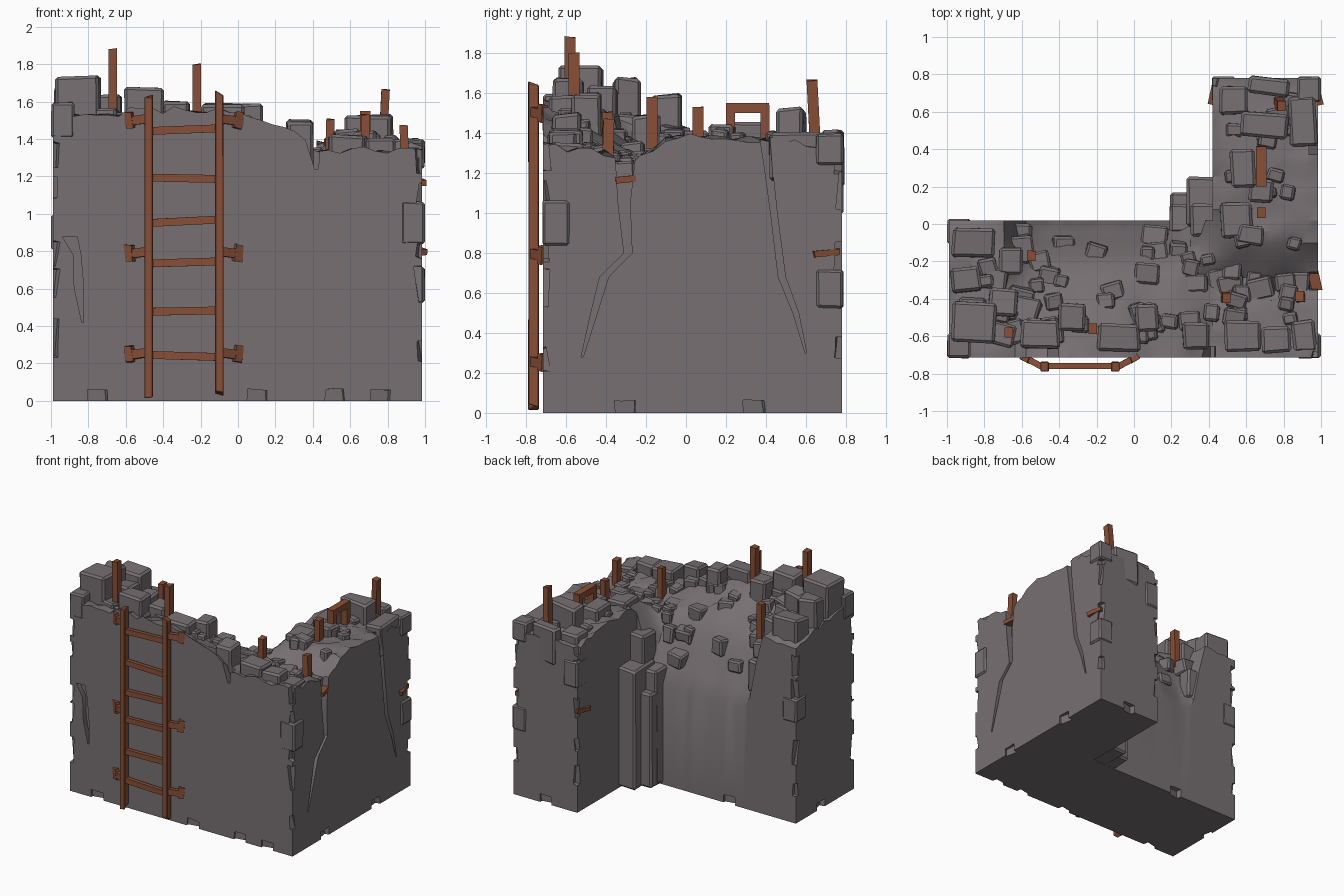
import bpy, bmesh, math, random
from mathutils import Vector, Matrix, Euler

if "Cube" in bpy.data.objects:
    bpy.data.objects.remove(bpy.data.objects["Cube"])

random.seed(7)


def material(name, rgb):
    m = bpy.data.materials.new(name)
    m.diffuse_color = (*rgb, 1)
    m.use_nodes = True
    m.node_tree.nodes["Principled BSDF"].inputs["Base Color"].default_value = m.diffuse_color
    return m


STONE = material("grey stone", (0.185, 0.162, 0.170))
WOOD = material("brown wood", (0.245, 0.078, 0.038))


def finish(bm, name, mat, smooth=None):
    bmesh.ops.recalc_face_normals(bm, faces=bm.faces)
    me = bpy.data.meshes.new(name)
    bm.to_mesh(me)
    bm.free()
    me.materials.append(mat)
    ob = bpy.data.objects.new(name, me)
    bpy.context.collection.objects.link(ob)
    if smooth:
        bpy.ops.object.select_all(action='DESELECT')
        ob.select_set(True)
        bpy.context.view_layer.objects.active = ob
        bpy.ops.object.shade_smooth_by_angle(angle=math.radians(smooth))
    return ob


def box(bm, c, s, rot=(0, 0, 0), jitter=0.0, bevel=0.0):
    """Box with centre c and size s, optionally roughened and bevelled."""
    part = bmesh.new()
    bmesh.ops.create_cube(part, size=1)
    for v in part.verts:
        v.co = Vector([v.co[i] * s[i] * (1 - random.random() * jitter) for i in range(3)])
    if bevel:
        bmesh.ops.bevel(part, geom=part.edges[:], offset=bevel, segments=1, affect='EDGES')
    part.transform(Matrix.Translation(c) @ Euler(rot).to_matrix().to_4x4())
    tmp = bpy.data.meshes.new("tmp")
    part.to_mesh(tmp)
    part.free()
    bm.from_mesh(tmp)
    bpy.data.meshes.remove(tmp)


def table(t, pts):
    """Piecewise linear lookup."""
    if t <= pts[0][0]:
        return pts[0][1]
    for (a, va), (b, vb) in zip(pts, pts[1:]):
        if t <= b:
            return va + (vb - va) * (t - a) / (b - a)
    return pts[-1][1]


X0, X1, XI, Y0, Y1, YI = -0.99, 0.985, 0.42, -0.715, 0.78, 0.02


def ground(x, y):
    """Height of the ruined wall top."""
    arm = table(y, [(-0.71, 1.34), (-0.4, 1.3), (-0.3, 1.22), (-0.08, 1.38), (0.4, 1.37), (0.78, 1.32)])
    if y > YI + 0.001 or x > 0.5:
        return arm
    crest = table(x, [(-1, 1.52), (-0.6, 1.56), (-0.05, 1.55), (0.1, 1.49), (0.3, 1.44), (0.5, 1.36)])
    hollow = table(y, [(-0.71, crest), (-0.5, crest - 0.06), (-0.2, 1.28), (-0.1, 1.06), (0.02, 0.8)])
    end = table(y, [(-0.71, 1.53), (0.02, 1.42)])
    w = table(x, [(-0.68, 0), (-0.56, 1)])
    k = table(x, [(0.28, 0), (0.44, 1)])
    return (end * (1 - w) + hollow * w) * (1 - k) + arm * k


# L-shaped wall body with an uneven top
def steps(*stops):
    out = [stops[0]]
    for a, b in zip(stops, stops[1:]):
        n = max(1, round((b - a) / 0.06))
        out += [a + (b - a) * (i + 1) / n for i in range(n)]
    return out


xs, ys = steps(X0, XI, X1), steps(Y0, YI, Y1)
bm = bmesh.new()
cells = [(i, j) for i in range(len(xs) - 1) for j in range(len(ys) - 1)
         if ys[j] < YI - 0.001 or xs[i] > XI - 0.001]
top, low = {}, {}
for i, j in cells:
    for p in ((i, j), (i + 1, j), (i + 1, j + 1), (i, j + 1)):
        if p not in top:
            x, y = xs[p[0]], ys[p[1]]
            top[p] = bm.verts.new((x, y, ground(x, y) + random.uniform(-0.02, 0.02)))
            low[p] = bm.verts.new((x, y, 0))
inside = set(cells)
for i, j in cells:
    q = [(i, j), (i + 1, j), (i + 1, j + 1), (i, j + 1)]
    bm.faces.new([top[p] for p in q])
    bm.faces.new([low[p] for p in reversed(q)])
    for k, n in enumerate(((i, j - 1), (i + 1, j), (i, j + 1), (i - 1, j))):
        if n not in inside:
            a, b = q[k], q[(k + 1) % 4]
            bm.faces.new((low[a], low[b], top[b], top[a]))
wall = finish(bm, "ruined_wall", STONE)

# Cutters: cracks, corner chips, base chips
bm = bmesh.new()


def crack(pts, widths, place, depth):
    """Tapering zigzag groove; place(u, z, d) maps it onto a wall face."""
    outline = [(u - w, z) for (u, z), w in zip(pts, widths)]
    outline += [(u + w, z) for (u, z), w in reversed(list(zip(pts, widths)))]
    rings = [[bm.verts.new(place(u, z, d)) for u, z in outline] for d in (-depth, 0.05)]
    n = len(outline)
    bm.faces.new(rings[0])
    bm.faces.new(rings[1][::-1])
    for k in range(n):
        bm.faces.new((rings[0][k], rings[0][(k + 1) % n], rings[1][(k + 1) % n], rings[1][k]))


right = lambda u, z, d: (X1 + d, u, z)
front = lambda u, z, d: (u, Y0 - d, z)
crack([(0.38, 1.5), (0.41, 1.25), (0.44, 1.0), (0.48, 0.68), (0.55, 0.5), (0.6, 0.3)],
      [0.03, 0.02, 0.016, 0.018, 0.014, 0.004], right, 0.05)
crack([(-0.3, 1.4), (-0.31, 1.05), (-0.29, 0.8), (-0.41, 0.68), (-0.46, 0.5), (-0.52, 0.28)],
      [0.06, 0.03, 0.02, 0.022, 0.016, 0.005], right, 0.05)
crack([(-0.9, 0.88), (-0.86, 0.78), (-0.85, 0.6), (-0.83, 0.42)], [0.04, 0.02, 0.025, 0.005], front, 0.04)
crack([(0.39, 1.6), (0.4, 1.4), (0.42, 1.24)], [0.05, 0.04, 0.01], front, 0.06)
for x, y in ((X0, Y0), (X1, Y0), (X0, YI), (X1, Y1), (XI, Y1)):
    for z in (0.28, 0.58, 0.82, 1.1, 1.3):
        s = random.uniform(0.05, 0.1)
        box(bm, (x, y, z + random.uniform(-0.06, 0.06)), (s, s, random.uniform(0.1, 0.24)),
            (random.uniform(-.15, .15), random.uniform(-.15, .15), random.uniform(-.4, .4)), 0.3)
for x, y in ((-0.75, Y0), (0.1, Y0), (0.52, Y0), (0.76, Y0), (X1, 0.34), (X1, -0.3), (X0, -0.3), (-0.4, YI), (0.7, Y1)):
    box(bm, (x, y, 0.02), (0.12, 0.07, 0.1) if abs(x) < 0.9 else (0.07, 0.12, 0.1), (0, 0, 0.2), 0.3)
cutter = finish(bm, "chip_cutter", STONE)
cutter.hide_render = True
mod = wall.modifiers.new("chips", 'BOOLEAN')
mod.operation, mod.object, mod.solver, mod.use_self = 'DIFFERENCE', cutter, 'EXACT', True
bpy.context.view_layer.update()
wall.data = bpy.data.meshes.new_from_object(wall.evaluated_get(bpy.context.evaluated_depsgraph_get()))
wall.modifiers.clear()
bpy.data.objects.remove(cutter)
bpy.context.view_layer.objects.active = wall
wall.select_set(True)
bpy.ops.object.shade_smooth_by_angle(angle=math.radians(35))

# Large named-position stones on the wall tops: x, y, width, depth, top height
bm = bmesh.new()
for x, y, w, d, z in (
        (-0.85, -0.53, .25, .23, 1.76), (-0.86, -0.1, .24, .17, 1.61), (-0.9, -0.3, .17, .14, 1.69),
        (-0.7, -0.42, .17, .16, 1.64), (-0.5, -0.59, .22, .17, 1.69), (-0.33, -0.5, .16, .16, 1.62),
        (-0.08, -0.61, .24, .16, 1.6), (0.07, -0.5, .13, .16, 1.6), (0.33, -0.6, .15, .16, 1.51),
        (0.58, -0.6, .2, .18, 1.43), (0.76, -0.62, .16, .15, 1.41), (0.91, -0.6, .13, .18, 1.36),
        (0.7, 0.53, .28, .14, 1.54), (0.72, 0.735, .24, .1, 1.42), (0.9, 0.55, .16, .28, 1.41),
        (0.58, 0.3, .14, .22, 1.46), (0.68, 0.18, .14, .14, 1.45), (-0.66, -0.2, .14, .16, 1.5),
        (-0.6, -0.06, .12, .13, 1.2), (0.55, 0.02, .18, .2, 1.42), (0.53, 0.66, .16, .16, 1.4)):
    h = z - ground(x, y) + 0.2
    box(bm, (x, y, z - h / 2), (w, d, h), (0, 0, random.uniform(-.12, .12)), 0.14, 0.015)
finish(bm, "top_stones", STONE)

# Small scattered rubble
bm = bmesh.new()
count = 0
while count < 75:
    x, y = random.uniform(-0.9, 0.89), random.uniform(-0.62, 0.69)
    if y > -0.08 and x < 0.52 and x > -0.6 or y > -0.06 and x < 0.52:
        continue
    s = random.uniform(0.08, 0.16)
    box(bm, (x, y, ground(x, y) - 0.02), (s, s * random.uniform(.7, 1.1), random.uniform(.08, .15)),
        (random.uniform(-.15, .15), random.uniform(-.15, .15), random.uniform(-.3, .3)), 0.2, 0.012)
    count += 1
finish(bm, "rubble", STONE)

# Stepped stones filling the inner corner
bm = bmesh.new()
for x, y, w, d, z in ((0.36, 0.12, .16, .27, 0.98), (0.29, 0.06, .2, .22, 0.78), (0.25, 0.03, .12, .16, 0.95),
                      (0.37, 0.02, .14, .18, 1.2)):
    box(bm, (x, y, z / 2), (w, d, z), (0, 0, 0), 0.05, 0.015)
finish(bm, "corner_stones", STONE)

# Edge stones standing slightly proud of the outer corners
bm = bmesh.new()
for x, y, z, h in ((0.935, -0.65, 0.95, .24), (0.935, 0.72, 1.32, .16), (0.935, 0.72, 0.62, .2),
                   (-0.935, -0.65, 1.5, .2), (-0.935, -0.04, 0.9, .2), (0.48, 0.72, 1.1, .22)):
    box(bm, (x, y, z), (.13, .14, h), (0, 0, 0), 0.08, 0.012)
finish(bm, "edge_stones", STONE)

# Ladder rails, rungs and wall brackets
bm = bmesh.new()
for x, z in ((-0.478, 1.65), (-0.1, 1.67)):
    box(bm, (x, -0.763, z / 2 + 0.005), (0.046, 0.054, z - 0.01), (0, 0, 0), 0.05, 0.004)
finish(bm, "ladder_rails", WOOD)
bm = bmesh.new()
for i, z in enumerate((1.45, 1.19, 0.96, 0.74, 0.48, 0.24)):
    box(bm, (-0.289, -0.76, z), (0.36, 0.032, 0.042), (0, (-0.04, 0.02, -0.05, -0.03, -0.02, 0.03)[i], 0), 0.03)
finish(bm, "ladder_rungs", WOOD)
bm = bmesh.new()
for z in (1.5, 0.79, 0.25):
    for side in (-1, 1):
        x = -0.289 + side * 0.255
        box(bm, (x, -0.735, z), (0.13, 0.035, 0.05), (0, side * 0.12, side * 0.5), 0.1)
        box(bm, (x + side * 0.035, -0.72, z), (0.05, 0.035, 0.1), (0, side * 0.12, side * 0.5), 0.25)
finish(bm, "ladder_brackets", WOOD)

# Broken wooden posts: x, y, bottom, top, lean
bm = bmesh.new()
for x, y, a, b, lean in (
        (-0.67, -0.58, 1.45, 1.89, 0), (-0.22, -0.56, 1.4, 1.805, 0), (-0.55, -0.17, 1.25, 1.585, 0),
        (0.49, -0.39, 1.2, 1.51, 0.03), (0.89, -0.39, 1.2, 1.475, -0.03), (0.78, 0.64, 1.3, 1.67, 0.05),
        (0.68, 0.06, 1.3, 1.535, 0)):
    box(bm, (x, y, (a + b) / 2), (0.046, 0.056, b - a), (lean, lean, 0), 0.06)
finish(bm, "broken_posts", WOOD)

# Wooden frame on the right arm
bm = bmesh.new()
for y in (0.222, 0.395):
    box(bm, (0.68, y, 1.42), (0.055, 0.045, 0.24))
box(bm, (0.68, 0.308, 1.525), (0.055, 0.215, 0.05))
finish(bm, "wooden_frame", WOOD)

# Planks wedged into the walls
bm = bmesh.new()
for x, y, z, yaw in ((0.97, 0.7, 0.8, 0.25), (0.435, 0.7, 0.8, -0.2), (0.965, -0.29, 1.17, 0.2)):
    box(bm, (x, y, z), (0.06, 0.14, 0.035), (0.1, 0, yaw), 0.15)
finish(bm, "wedged_planks", WOOD)
